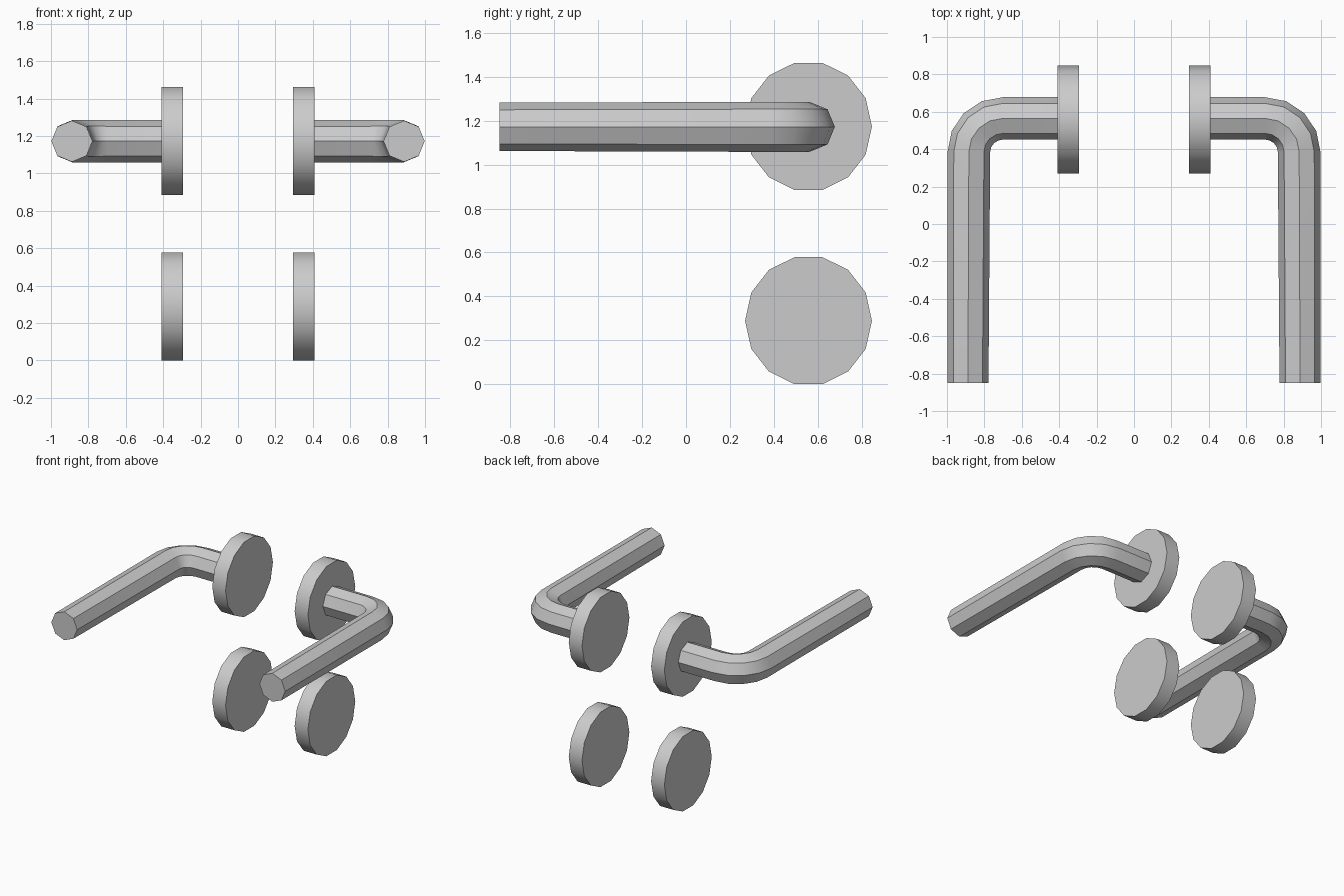
import bpy, bmesh
from math import sin, cos, pi
from mathutils import Vector

if "Cube" in bpy.data.objects:
    bpy.data.objects.remove(bpy.data.objects["Cube"])


def finish(bm, name):
    bmesh.ops.recalc_face_normals(bm, faces=bm.faces[:])
    mesh = bpy.data.meshes.new(name)
    bm.to_mesh(mesh)
    bm.free()
    ob = bpy.data.objects.new(name, mesh)
    bpy.context.collection.objects.link(ob)
    bpy.ops.object.select_all(action='DESELECT')
    ob.select_set(True)
    bpy.context.view_layer.objects.active = ob
    bpy.ops.object.shade_smooth_by_angle(angle=pi / 5)
    return ob


def loft(name, rings):
    """Skin a list of point rings and cap both ends."""
    bm = bmesh.new()
    loops = [[bm.verts.new(p) for p in ring] for ring in rings]
    n = len(loops[0])
    for a, b in zip(loops, loops[1:]):
        for i in range(n):
            j = (i + 1) % n
            bm.faces.new((a[i], a[j], b[j], b[i]))
    bm.faces.new(loops[0])
    bm.faces.new(loops[-1])
    return finish(bm, name)


def rose(name, side, z):
    """Round wall plate with 14 sides and a flat lower edge."""
    n = 14
    angles = [2 * pi * i / n for i in range(n)]
    loft(name, [[(side * x, 0.558 + 0.289 * cos(a), z + 0.2965 * sin(a)) for a in angles]
                for x in (0.295, 0.408)])


def lever(name, side):
    """Octagonal neck, quarter bend and straight grip."""
    # ring stations: centre x, centre y, bend angle, radius
    stations = [(0.408, 0.565, 0, 0.113), (0.70, 0.565, 0, 0.113)]
    for t in (pi / 8, pi / 4, 3 * pi / 8, pi / 2):
        stations.append((0.70 + 0.183 * sin(t), 0.385 + 0.18 * cos(t), t, 0.114))
    stations.append((0.888, -0.85, pi / 2, 0.11))
    rings = []
    for x, y, t, r in stations:
        out = Vector((sin(t), cos(t), 0))
        ring = []
        for i in range(8):
            a = i * pi / 4
            p = Vector((x, y, 1.172)) + out * r * cos(a) + Vector((0, 0, r * sin(a)))
            ring.append((side * p.x, p.y, p.z))
        rings.append(ring)
    loft(name, rings)


# both sides of the door
for side, label in ((-1, "left"), (1, "right")):
    rose("lower_rose_" + label, side, 0.289)
    rose("upper_rose_" + label, side, 1.174)
    lever("lever_handle_" + label, side)
